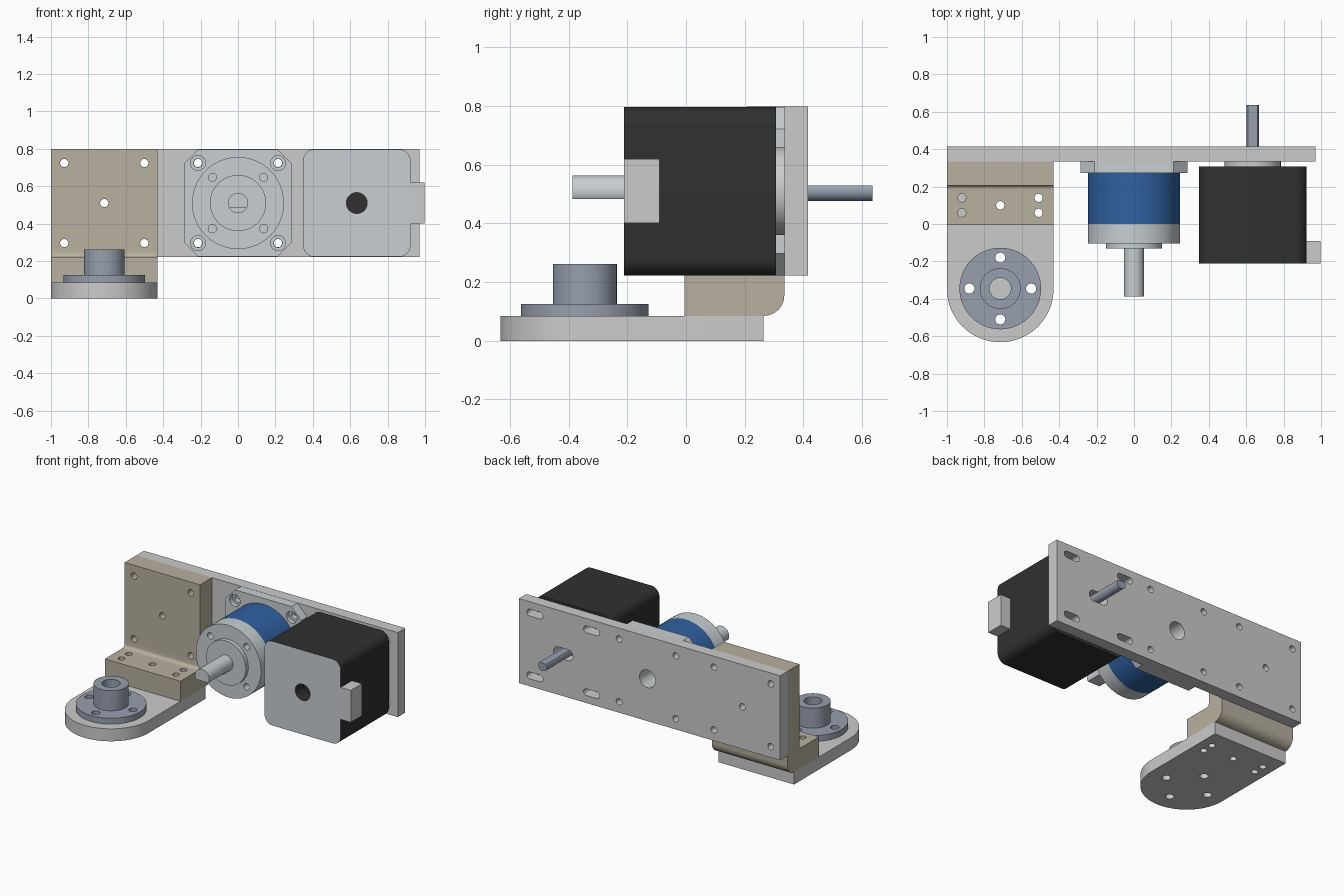
import bpy, bmesh
from math import sin, cos, pi, radians

if "Cube" in bpy.data.objects:
    bpy.data.objects.remove(bpy.data.objects["Cube"])

def material(name, rgb):
    m = bpy.data.materials.new(name)
    m.diffuse_color = (*rgb, 1)
    m.use_nodes = True
    m.node_tree.nodes["Principled BSDF"].inputs["Base Color"].default_value = m.diffuse_color
    return m

TAN = material("tan", (0.48, 0.44, 0.35))
STEEL = material("steel", (0.31, 0.35, 0.43))
SILVER = material("silver", (0.58, 0.62, 0.64))
BLUE = material("blue", (0.03, 0.12, 0.36))
BLACK = material("black", (0.03, 0.03, 0.03))

# Outline helpers: lists of 2D points
def arc(u, v, r, a0, a1, n=12):
    angles = [radians(a0 + (a1 - a0) * i / n) for i in range(n + 1)]
    return [(u + r * cos(a), v + r * sin(a)) for a in angles]

def circle(u, v, r, n=48):
    return arc(u, v, r, 0, 360, n)[:-1]

def slot(u, v, half, r):
    return arc(u + half, v, r, -90, 90) + arc(u - half, v, r, 90, 270)

def rect(u0, u1, v0, v1):
    return [(u0, v0), (u1, v0), (u1, v1), (u0, v1)]

def rounded(u, v, h, r, n):
    k = h - r
    pts = []
    for i, (su, sv) in enumerate([(1, 1), (-1, 1), (-1, -1), (1, -1)]):
        pts += arc(u + su * k, v + sv * k, r, i * 90, i * 90 + 90, n)
    return pts

def corners(u, v, d):
    return [(u + a * d, v + b * d) for a in (-1, 1) for b in (-1, 1)]

AXES = {"x": lambda u, v, t: (t, u, v),
        "y": lambda u, v, t: (u, t, v),
        "z": lambda u, v, t: (u, v, t)}

def prism(name, axis, lo, hi, outlines, mat=None):
    """Extrude one or more outlines along an axis from lo to hi."""
    bm = bmesh.new()
    for pts in outlines:
        a = [bm.verts.new(AXES[axis](u, v, lo)) for u, v in pts]
        b = [bm.verts.new(AXES[axis](u, v, hi)) for u, v in pts]
        bm.faces.new(a)
        bm.faces.new(b[::-1])
        for i in range(len(a)):
            j = (i + 1) % len(a)
            bm.faces.new((a[j], a[i], b[i], b[j]))
    bmesh.ops.recalc_face_normals(bm, faces=bm.faces)
    me = bpy.data.meshes.new(name)
    bm.to_mesh(me)
    bm.free()
    ob = bpy.data.objects.new(name, me)
    bpy.context.collection.objects.link(ob)
    if mat:
        me.materials.append(mat)
    smooth(ob)
    return ob

def smooth(ob):
    bpy.ops.object.select_all(action="DESELECT")
    ob.select_set(True)
    bpy.context.view_layer.objects.active = ob
    bpy.ops.object.shade_smooth_by_angle(angle=radians(30))

def cut(ob, axis, lo, hi, outlines):
    cutter = prism("cutter", axis, lo, hi, outlines)
    cutter.hide_render = True
    mod = ob.modifiers.new("cut", "BOOLEAN")
    mod.operation, mod.solver, mod.object = "DIFFERENCE", "EXACT", cutter
    bpy.context.view_layer.objects.active = ob
    bpy.ops.object.modifier_apply(modifier=mod.name)
    bpy.data.objects.remove(cutter)
    smooth(ob)

ZC = 0.51       # height of both drive axes
BX = -0.715     # bracket centre
MX = 0.635      # motor centre
D = 0.214       # screw hole offset
bracket_holes = [circle(u, v, 0.022, 24) for u, v in corners(BX, ZC, D) + [(BX, ZC)]]

# Long upright back plate with holes and adjustment slots
plate = prism("back_plate", "y", 0.335, 0.415, [rect(-1, 0.97, 0.222, 0.798)])
cut(plate, "y", 0.3, 0.45, bracket_holes
    + [circle(u, v, 0.022, 24) for u, v in corners(0, ZC, D)]
    + [slot(u, v, 0.038, 0.023) for u, v in corners(MX, ZC, D)]
    + [circle(0, ZC, 0.06), slot(MX, ZC, 0.035, 0.038)])

# Angle bracket with inner fillet and rounded outer bend
profile = ([(-0.005, 0.085)] + arc(0.265, 0.155, 0.07, -90, 0)
           + [(0.335, 0.798), (0.207, 0.798)]
           + arc(0.187, 0.242, 0.02, 0, -90, 6) + [(-0.005, 0.222)])
bracket = prism("angle_bracket", "x", -1, -0.43, [profile], TAN)
cut(bracket, "y", 0.1, 0.4, bracket_holes)
left_pair = [circle(-0.92, v, 0.022, 24) for v in (0.06, 0.14)]
base_holes = [circle(-0.51, v, 0.022, 24) for v in (0.06, 0.14)] + [circle(BX, 0.1, 0.022, 24)]
cut(bracket, "z", 0.05, 0.24, left_pair + base_holes)

# Base plate with a rounded front end
FY = -0.345
base = prism("base_plate", "z", 0, 0.085,
             [[(-0.43, 0.265), (-1, 0.265)] + arc(BX, -0.347, 0.285, 180, 360, 48)])
flange_holes = [circle(u, v, 0.027, 24) for u, v in
                [(BX + 0.165, FY), (BX - 0.165, FY), (BX, FY + 0.165), (BX, FY - 0.165)]]
cut(base, "z", -0.05, 0.12, base_holes + flange_holes)
cut(base, "z", -0.05, 0.045, left_pair)

# Shaft coupling: flange disc and hub with a bore
disc = prism("coupling_disc", "z", 0.085, 0.125, [circle(BX, FY, 0.218, 64)], STEEL)
cut(disc, "z", 0.05, 0.15, flange_holes + [circle(BX, FY, 0.057)])
hub = prism("coupling_hub", "z", 0.125, 0.262, [circle(BX, FY, 0.109)], STEEL)
cut(hub, "z", 0.1, 0.3, [circle(BX, FY, 0.057)])

# Gearbox: chamfered flange, blue body, front cover, boss and flatted shaft
h, c = 0.287, 0.075
k = h - c
octagon = [(h, -k), (h, k), (k, h), (-k, h), (-h, k), (-h, -k), (-k, -h), (k, -h)]
flange = prism("gearbox_flange", "y", 0.272, 0.335, [[(u, v + ZC) for u, v in octagon]], SILVER)
cut(flange, "y", 0.25, 0.36, [circle(u, v, 0.023, 24) for u, v in corners(0, ZC, D)]
    + [circle(0, ZC, 0.06)])
cut(flange, "y", 0.25, 0.302, [circle(u, v, 0.04, 24) for u, v in corners(0, ZC, D)])
prism("gearbox_body", "y", 0, 0.272, [circle(0, ZC, 0.246, 64)], BLUE)
cover = prism("gearbox_cover", "y", -0.103, 0, [circle(0, ZC, 0.246, 64)], SILVER)
cut(cover, "y", -0.15, -0.03, [circle(u, v, 0.022, 24) for u, v in corners(0, ZC, 0.137)])
prism("gearbox_boss", "y", -0.13, -0.103, [circle(0, ZC, 0.15, 64)], SILVER)
prism("gearbox_shaft", "y", -0.2, -0.13, [circle(0, ZC, 0.054)], SILVER)
prism("gearbox_shaft_flat", "y", -0.387, -0.2,
      [[(u, max(v, 0.484)) for u, v in circle(0, ZC, 0.054)]], SILVER)

# Motor: rounded square body with a pale front face, pilot ring, shaft, connector
motor = prism("motor_body", "y", -0.211, 0.307, [rounded(MX, ZC, 0.287, 0.06, 10)], BLACK)
motor.data.materials.append(SILVER)
cut(motor, "y", -0.3, -0.12, [circle(MX, ZC, 0.056)])
for f in motor.data.polygons:
    if f.normal.y < -0.9 and f.center.y < -0.2:
        f.material_index = 1
prism("motor_pilot", "y", 0.307, 0.335, [circle(MX, ZC, 0.15, 64)])
prism("motor_shaft", "y", 0.335, 0.635,
      [[(u, min(v, 0.53)) for u, v in circle(MX, ZC, 0.033)]], STEEL)
prism("motor_connector", "y", -0.211, -0.09, [rect(0.92, 0.998, 0.402, 0.62)])
